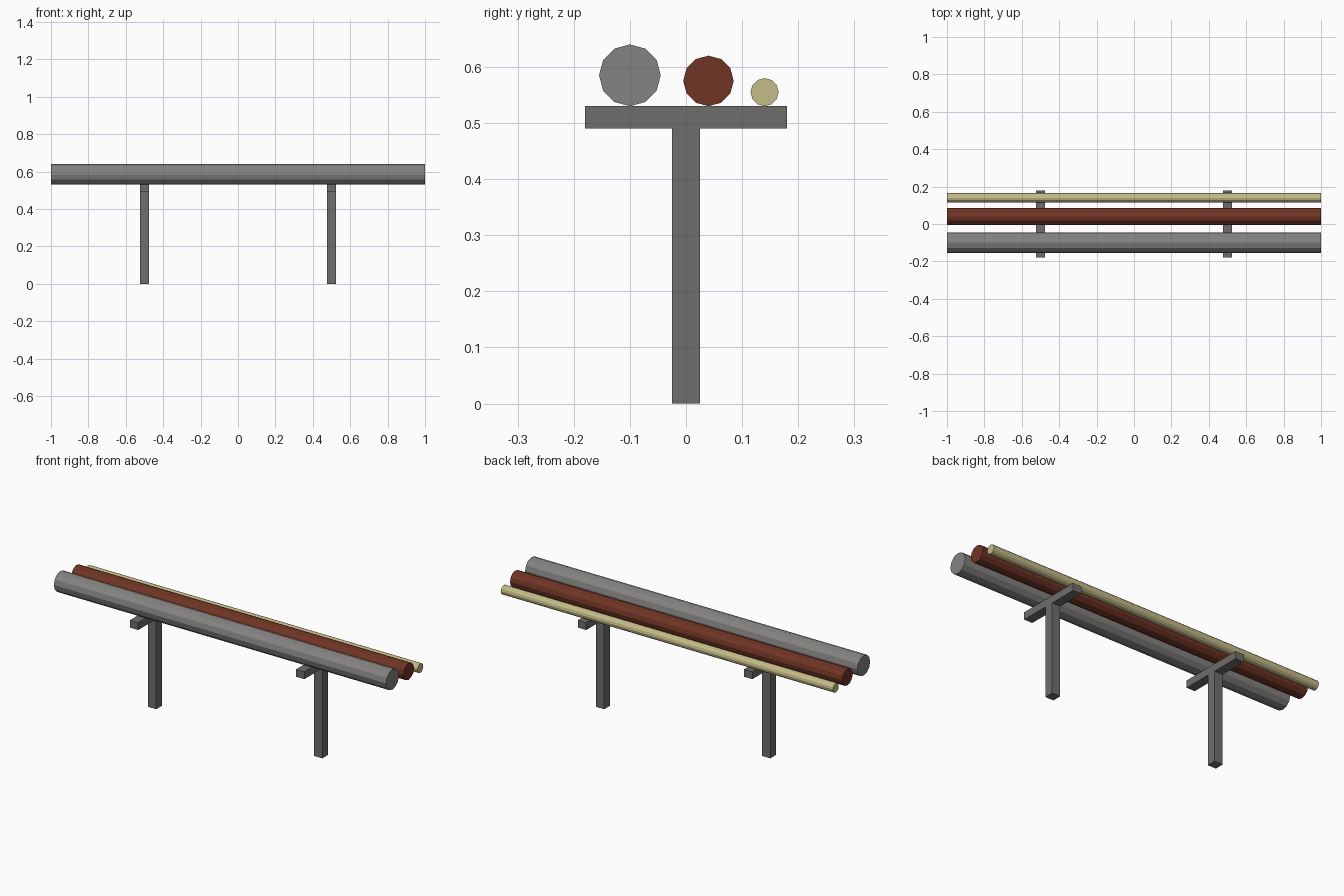
import bpy, math

if "Cube" in bpy.data.objects:
    bpy.data.objects.remove(bpy.data.objects["Cube"])


def paint(name, rgb):
    mat = bpy.data.materials.new(name)
    mat.diffuse_color = (*rgb, 1)
    mat.use_nodes = True
    mat.node_tree.nodes["Principled BSDF"].inputs["Base Color"].default_value = mat.diffuse_color
    return mat


def box(name, size, loc, mat):
    bpy.ops.mesh.primitive_cube_add(size=1, location=loc)
    ob = bpy.context.object
    ob.name = name
    ob.scale = size
    bpy.ops.object.transform_apply(location=False, rotation=False, scale=True)
    ob.data.materials.append(mat)


def pipe(name, radius, y, mat):
    # lies along x, resting on top of the crossbars
    bpy.ops.mesh.primitive_cylinder_add(vertices=12, radius=radius, depth=2,
                                        location=(0, y, BAR_TOP + radius),
                                        rotation=(0, math.pi / 2, 0))
    ob = bpy.context.object
    ob.name = name
    ob.data.materials.append(mat)


BAR_TOP = 0.53
steel = paint("dark_steel", (0.16, 0.155, 0.15))

# T-shaped supports
for side, x in (("left", -0.5), ("right", 0.5)):
    box(side + "_post", (0.05, 0.05, 0.49), (x, 0, 0.245), steel)
    box(side + "_crossbar", (0.05, 0.36, 0.04), (x, 0, 0.51), steel)

# Three pipes of decreasing size
pipe("large_pipe", 0.055, -0.10, paint("light_steel", (0.23, 0.225, 0.22)))
pipe("medium_pipe", 0.045, 0.04, paint("rust", (0.16, 0.035, 0.018)))
pipe("small_pipe", 0.025, 0.14, paint("pale_yellow", (0.56, 0.5, 0.25)))
